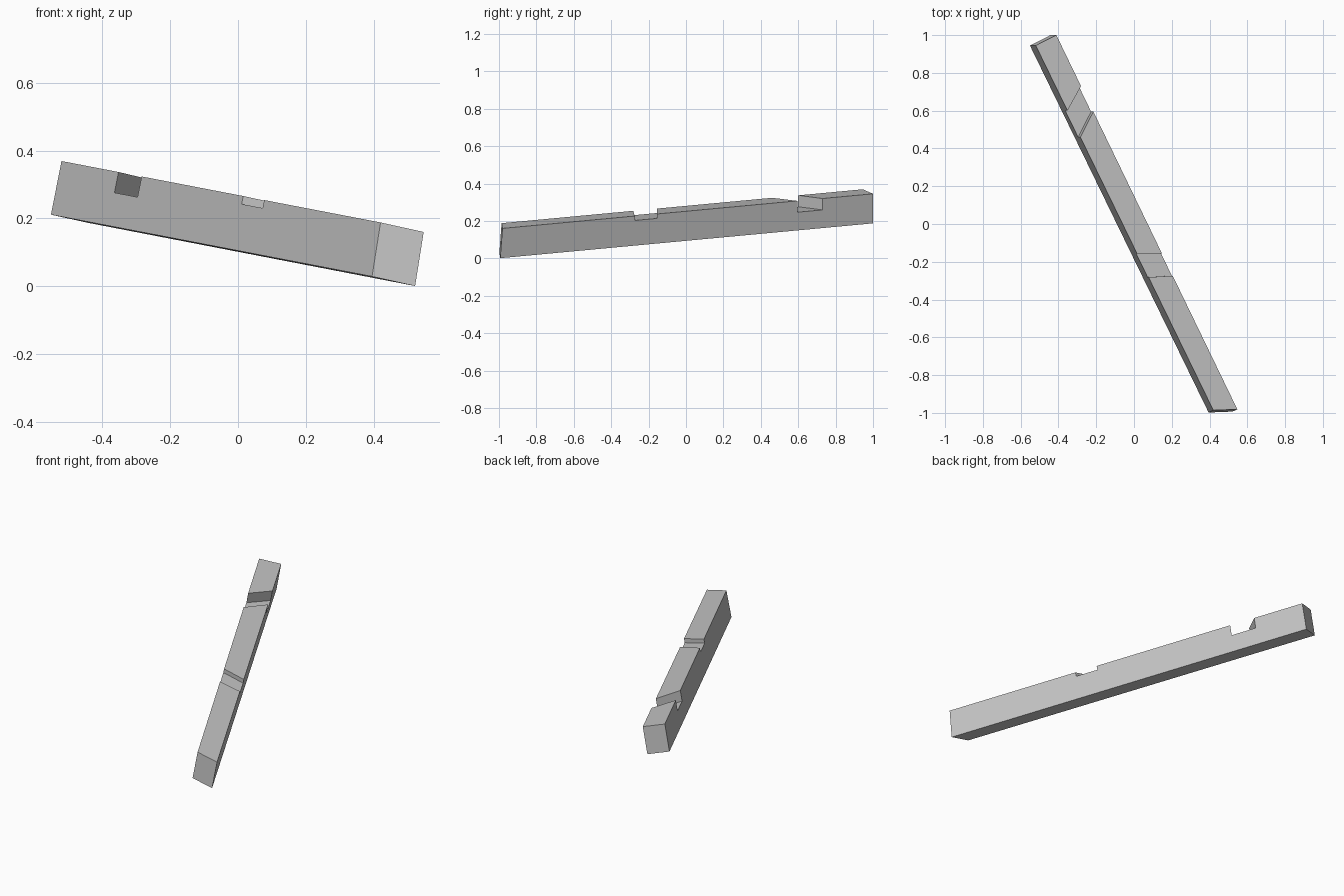
import bpy
import bmesh
from mathutils import Vector

cube = bpy.data.objects.get("Cube")
if cube:
    bpy.data.objects.remove(cube, do_unlink=True)

# One plain material for the whole timber
grey = bpy.data.materials.new("plain grey")
grey.use_nodes = True
colour = (0.55, 0.55, 0.55, 1)
grey.diffuse_color = colour
grey.node_tree.nodes["Principled BSDF"].inputs["Base Color"].default_value = colour

# Top edge of each long side (front end, back end) and the height vector
right_edge = Vector((0.42, -0.986, 0.188)), Vector((-0.52, 0.945, 0.369))
left_edge = Vector((0.547, -0.981, 0.16)), Vector((-0.411, 1.0, 0.345))
height = Vector((0.031, 0, 0.158))


def on_side(edge, y, depth):
    """Point at lengthwise position y, sunk by a fraction of the height."""
    start, end = edge
    return start.lerp(end, (y - start.y) / (end.y - start.y)) - height * depth


def side_profile(edge, notches):
    """Outline of one long side, from the front foot over the notched top."""
    front, back = edge[0].y, edge[1].y
    steps = [(front - 0.012, 1), (front, 0)]
    for y0, y1, depth in notches:
        steps += [(y0, 0), (y0, depth), (y1, depth), (y1, 0)]
    steps += [(back, 0), (back, 1)]
    return [on_side(edge, y, depth) for y, depth in steps]


# Shallow notch in the middle and a deep skewed notch toward the back
bm = bmesh.new()
right = [bm.verts.new(p) for p in side_profile(
    right_edge, [(-0.282, -0.155, 0.15), (0.46, 0.6, 0.385)])]
left = [bm.verts.new(p) for p in side_profile(
    left_edge, [(-0.274, -0.155, 0.15), (0.595, 0.73, 0.385)])]
bm.faces.new(right)
bm.faces.new(left)
for i in range(len(right)):
    j = (i + 1) % len(right)
    bm.faces.new((right[i], right[j], left[j], left[i]))
bmesh.ops.recalc_face_normals(bm, faces=bm.faces)

mesh = bpy.data.meshes.new("notched_beam")
bm.to_mesh(mesh)
bm.free()
mesh.materials.append(grey)
beam = bpy.data.objects.new("notched_beam", mesh)
bpy.context.collection.objects.link(beam)
